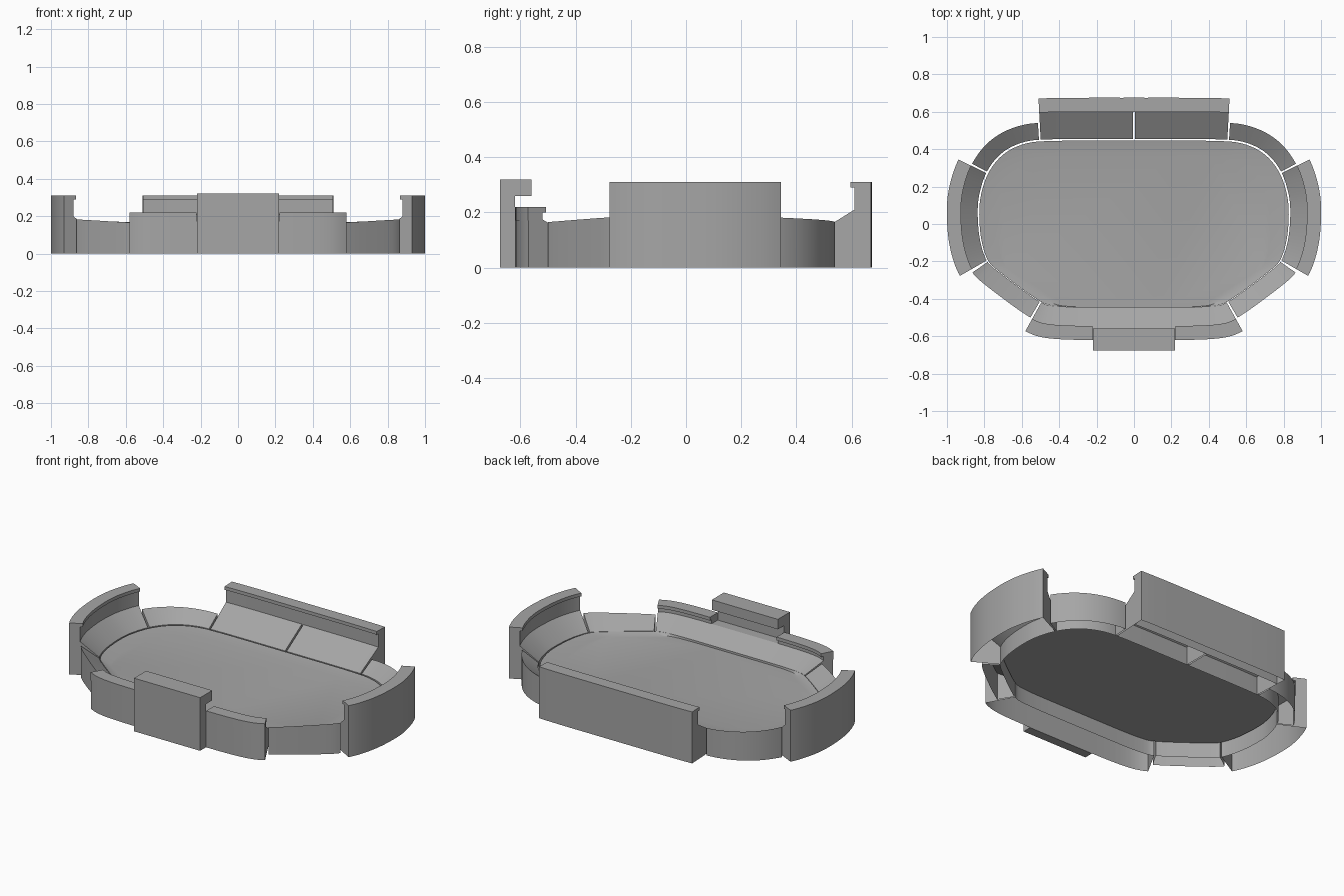
import bpy, bmesh, math
from mathutils import Vector

if "Cube" in bpy.data.objects:
    bpy.data.objects.remove(bpy.data.objects["Cube"])

concrete = bpy.data.materials.new("grey_concrete")
concrete.use_nodes = True
GREY = (0.38, 0.38, 0.38, 1)
concrete.diffuse_color = GREY
bsdf = concrete.node_tree.nodes["Principled BSDF"]
bsdf.inputs["Base Color"].default_value = GREY
bsdf.inputs["Roughness"].default_value = 0.8


def finish(name, bm, mirror=False):
    """Turn a bmesh into a named object, optionally mirrored across x."""
    bmesh.ops.recalc_face_normals(bm, faces=bm.faces)
    mesh = bpy.data.meshes.new(name)
    bm.to_mesh(mesh)
    bm.free()
    mesh.materials.append(concrete)
    ob = bpy.data.objects.new(name, mesh)
    bpy.context.collection.objects.link(ob)
    if mirror:
        mod = ob.modifiers.new("mirror", "MIRROR")
        mod.use_clip = True
    bpy.ops.object.select_all(action="DESELECT")
    ob.select_set(True)
    bpy.context.view_layer.objects.active = ob
    bpy.ops.object.shade_smooth_by_angle(angle=math.radians(25))
    return ob


def smooth(points, rounds=3):
    """Round off the corners of an open path, keeping both ends."""
    for _ in range(rounds):
        out = [points[0]]
        for a, b in zip(points, points[1:]):
            out += [a.lerp(b, 0.25), a.lerp(b, 0.75)]
        points = out + [points[-1]]
    return points


def resample(points, count):
    lengths = [(b - a).length for a, b in zip(points, points[1:])]
    step = sum(lengths) / (count - 1)
    out, travelled, k = [], 0.0, 0
    for i in range(count):
        while k < len(lengths) - 1 and travelled + lengths[k] < i * step:
            travelled += lengths[k]
            k += 1
        t = min(1, (i * step - travelled) / lengths[k])
        out.append(points[k].lerp(points[k + 1], t))
    return out


# Half of the pitch outline, from the middle of the back round to the front
corners = [(0, .455), (.48, .455), (.6, .44), (.71, .385), (.79, .285),
           (.83, .16), (.838, .06), (.828, -.08), (.795, -.19), (.76, -.23),
           (.52, -.41), (.44, -.445), (0, -.445)]
N = 240
path = resample(smooth([Vector(c) for c in corners]), N)
normals = []
for i in range(N):
    t = (path[min(i + 1, N - 1)] - path[max(i - 1, 0)]).normalized()
    normals.append(Vector((-t.y, t.x)))


def nearest(x, y):
    return min(range(N), key=lambda i: (path[i] - Vector((x, y))).length)


def sweep(name, first, last, profile, end_profile=None, closed=False, shift=0):
    """Carry a section of (outward offset, height) along part of the outline."""
    end_profile = end_profile or profile
    bm = bmesh.new()
    rows = []
    for i in range(first, last + 1):
        f = (i - first) / (last - first)
        row = []
        for (o0, z0), (o1, z1) in zip(profile, end_profile):
            p = path[i] + normals[i] * (o0 + (o1 - o0) * f)
            row.append(bm.verts.new((p.x + (shift if i == first else 0), p.y,
                                     z0 + (z1 - z0) * f)))
        rows.append(row)
    n = len(profile)
    for a, b in zip(rows, rows[1:]):
        for j in range(n if closed else n - 1):
            k = (j + 1) % n
            bm.faces.new((a[j], a[k], b[k], b[j]))
    for row in (rows[0], rows[-1]):
        if abs(row[0].co.x) > 1e-4:
            bm.faces.new(row)
    return finish(name, bm, mirror=True)


RIM = 0.11
back_end = nearest(.5, .455)
side_start = nearest(.795, .275)
side_end = nearest(.79, -.2)
front_start = nearest(.5, -.42)
lip_end = nearest(.22, -.445)

# Pitch: shallow dish with a flat underside
bm = bmesh.new()
ring = [Vector((p.x, p.y)) for p in path[::3]] + [path[-1]]
outline = ring + [Vector((-p.x, p.y)) for p in reversed(ring[1:-1])]


def floor_ring(sx, sy, z, base=-.44):
    return [bm.verts.new((p.x * sx, base + (p.y - base) * sy, z)) for p in outline]


levels = [floor_ring(.99, .99, RIM - .02), floor_ring(.99, .99, RIM),
          floor_ring(.88, .9, RIM - .012)]
for a, b in zip(levels, levels[1:]):
    for j in range(len(a)):
        k = (j + 1) % len(a)
        bm.faces.new((a[j], a[k], b[k], b[j]))
bm.faces.new(levels[0])
bm.faces.new(levels[-1])
finish("pitch", bm)

# Back stand: two seating blocks with a narrow aisle, and a tall wall with a lip
sweep("back_seating", 0, back_end,
      [(0, 0), (0, RIM), (.16, .21), (.16, 0)], shift=.005)
sweep("back_wall", 0, back_end,
      [(.16, 0), (.16, .29), (.145, .29), (.145, .31), (.22, .31), (.22, 0)])

# Low corner seating between the back and side stands
low = [(0, 0), (0, RIM), (.09, .165), (.09, 0)]
high = [(0, 0), (0, RIM), (.09, .182), (.09, 0)]
sweep("back_corner_seating", back_end + 1, side_start - 1, low, high)

# Tall curved side stands
sweep("side_stand", side_start, side_end,
      [(0, 0), (0, RIM), (.105, .2), (.105, .29), (.09, .29), (.09, .31),
       (.165, .31), (.165, 0)])

# Low diagonal seating at the front corners
sweep("front_corner_seating", side_end + 1, front_start - 1,
      [(o * 1.1, z) for o, z in high], [(o * 1.1, z) for o, z in low])

# Front stand with a raised lip either side of the central block
sweep("front_seating", front_start, N - 1,
      [(0, 0), (0, RIM), (.115, .175), (.174, .175), (.174, 0)])
sweep("front_lip", front_start, lip_end,
      [(.115, .17), (.115, .2), (.1, .2), (.1, .22), (.175, .22), (.175, .17)],
      closed=True)

# Central block: front wall with a thick overhanging roof
bm = bmesh.new()
section = [(-.675, 0), (-.675, .32), (-.56, .32), (-.56, .26), (-.62, .26), (-.62, 0)]
face = bm.faces.new([bm.verts.new((-.22, y, z)) for y, z in section])
moved = bmesh.ops.extrude_face_region(bm, geom=[face])["geom"]
bmesh.ops.translate(bm, vec=(.44, 0, 0),
                    verts=[g for g in moved if isinstance(g, bmesh.types.BMVert)])
finish("front_block", bm)
